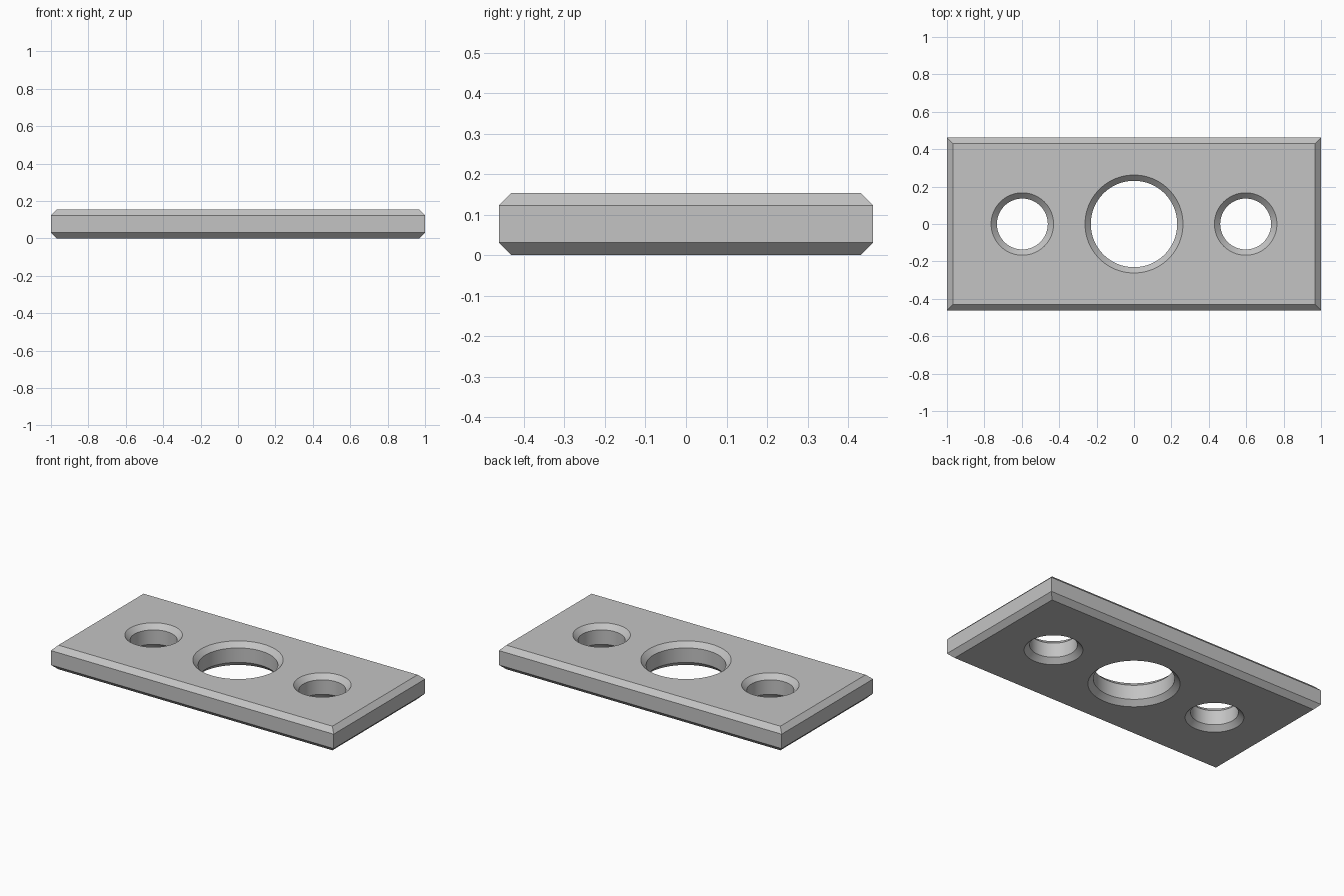
import bpy
import bmesh
from math import cos, sin, tau, radians

cube = bpy.data.objects.get("Cube")
if cube:
    bpy.data.objects.remove(cube, do_unlink=True)

HALF_X, HALF_Y, HEIGHT, CHAMFER = 1.0, 0.4615, 0.154, 0.031
OVER = 0.04  # how far cutters reach past the plate
SEGMENTS = 96


def rectangle(inset):
    x, y = HALF_X - inset, HALF_Y - inset
    return [(-x, -y), (x, -y), (x, y), (-x, y)]


def circle(cx, r):
    return [(cx + r * cos(tau * i / SEGMENTS), r * sin(tau * i / SEGMENTS))
            for i in range(SEGMENTS)]


def loft(name, sections):
    """Solid skinned through (height, outline) sections, from bottom to top."""
    bm = bmesh.new()
    rings = [[bm.verts.new((x, y, z)) for x, y in outline] for z, outline in sections]
    for low, high in zip(rings, rings[1:]):
        n = len(low)
        for i in range(n):
            j = (i + 1) % n
            bm.faces.new((low[i], low[j], high[j], high[i]))
    bm.faces.new(rings[0][::-1])
    bm.faces.new(rings[-1])
    mesh = bpy.data.meshes.new(name)
    bm.to_mesh(mesh)
    bm.free()
    obj = bpy.data.objects.new(name, mesh)
    bpy.context.collection.objects.link(obj)
    return obj


# Plate with chamfered top and bottom rims
plate = loft("chamfered_plate", [
    (0, rectangle(CHAMFER)),
    (CHAMFER, rectangle(0)),
    (HEIGHT - CHAMFER, rectangle(0)),
    (HEIGHT, rectangle(CHAMFER)),
])

steel = bpy.data.materials.new("light_grey_metal")
steel.use_nodes = True
grey = (0.55, 0.55, 0.55, 1)
steel.diffuse_color = grey
steel.node_tree.nodes["Principled BSDF"].inputs["Base Color"].default_value = grey
plate.data.materials.append(steel)

bpy.ops.object.select_all(action="DESELECT")
plate.select_set(True)
bpy.context.view_layer.objects.active = plate

# Three through holes, countersunk on both faces
for name, cx, radius in (("left_hole", 0.597, 0.136),
                         ("centre_hole", 0, 0.231),
                         ("right_hole", -0.597, 0.136)):
    wide = circle(cx, radius + CHAMFER + OVER)
    bore = circle(cx, radius)
    cutter = loft(name + "_cutter", [
        (-OVER, wide),
        (CHAMFER, bore),
        (HEIGHT - CHAMFER, bore),
        (HEIGHT + OVER, wide),
    ])
    cutter.hide_render = True
    cutter.data.materials.append(steel)
    cut = plate.modifiers.new(name, "BOOLEAN")
    cut.operation = "DIFFERENCE"
    cut.solver = "EXACT"
    cut.object = cutter
    bpy.ops.object.modifier_apply(modifier=cut.name)
    bpy.data.objects.remove(cutter, do_unlink=True)

# Round hole walls, crisp chamfer edges
bpy.ops.object.shade_smooth_by_angle(angle=radians(30))
